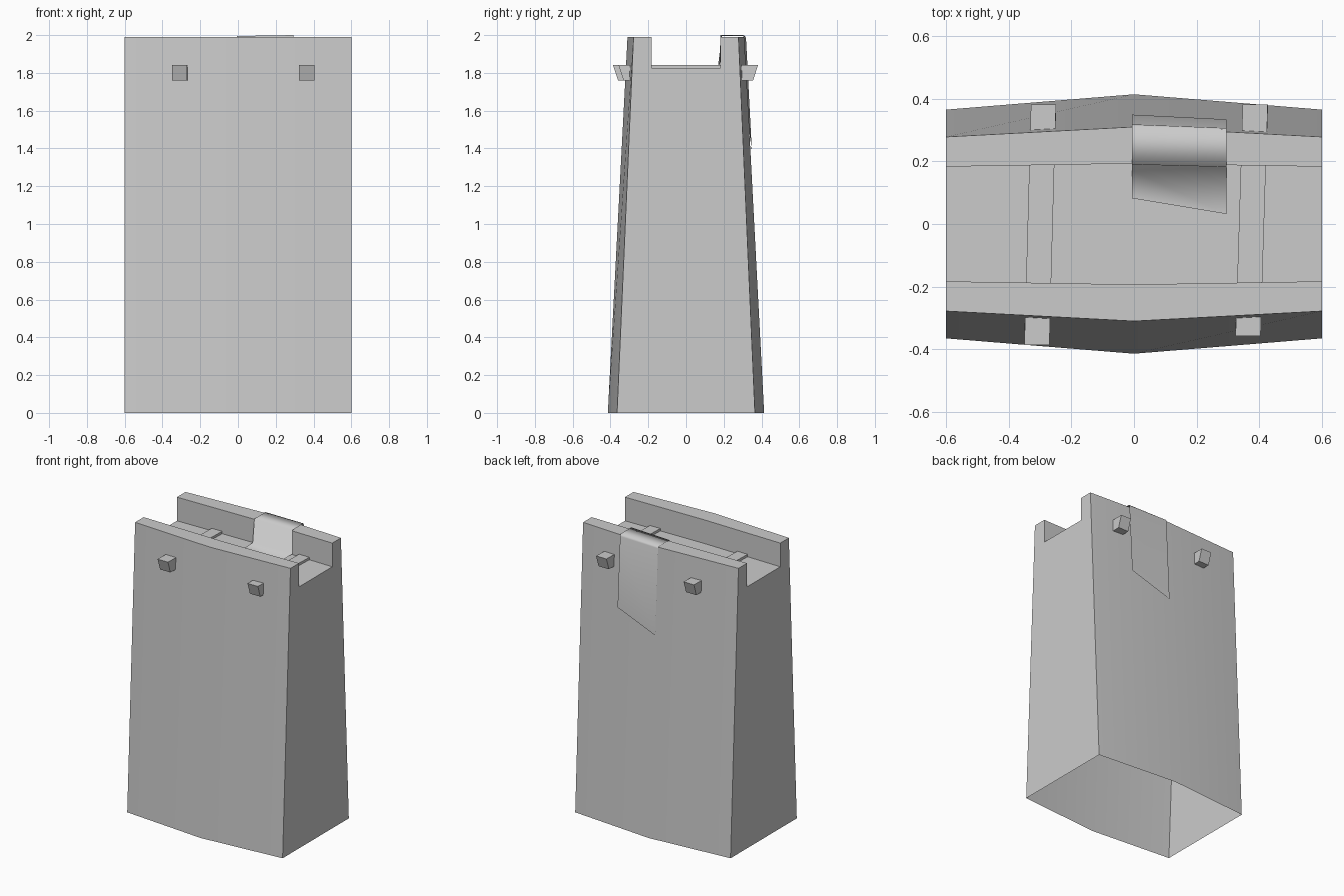
import bpy, math

if "Cube" in bpy.data.objects:
    bpy.data.objects.remove(bpy.data.objects["Cube"])


def make(name, verts, faces, angle):
    me = bpy.data.meshes.new(name)
    me.from_pydata(verts, [], faces)
    me.update()
    ob = bpy.data.objects.new(name, me)
    bpy.context.collection.objects.link(ob)
    bpy.ops.object.select_all(action='DESELECT')
    ob.select_set(True)
    bpy.context.view_layer.objects.active = ob
    bpy.ops.object.mode_set(mode='EDIT')
    bpy.ops.mesh.select_all(action='SELECT')
    bpy.ops.mesh.normals_make_consistent(inside=False)
    bpy.ops.object.mode_set(mode='OBJECT')
    if angle:
        bpy.ops.object.shade_smooth_by_angle(angle=math.radians(angle))
    return ob


def loft(sections):
    """Join (x, [(y, z), ...]) sections with quads."""
    n = len(sections[0][1])
    verts = [(x, y, z) for x, prof in sections for y, z in prof]
    faces = [(k * n + i, k * n + i + 1, (k + 1) * n + i + 1, (k + 1) * n + i)
             for k in range(len(sections) - 1) for i in range(n - 1)]
    return verts, faces


# Tapered pillar, bowed front and back, channel in the top, open underneath
def pillar_profile(base, top, inner):
    half = [(base, 0), (top, 1.99), (inner, 1.99), (inner, 1.825)]
    return [(-y, z) for y, z in half] + half[::-1]


end, mid = pillar_profile(.365, .278, .183), pillar_profile(.414, .31, .193)
verts, faces = loft([(-.6, end), (0, mid), (.6, end)])
n = len(end)
faces += [tuple(range(n)), tuple(range(2 * n, 3 * n))]
make("pillar", verts, faces, 30)


# Cross beams with undercut ends, lying slightly askew
def beam(name, x_front, x_back, y_front, y_back):
    w = .04
    verts = []
    for z, cut in ((1.76, .027), (1.842, 0)):
        verts += [(x_front - w, y_front + cut, z), (x_front + w, y_front + cut, z),
                  (x_back + w, y_back - cut, z), (x_back - w, y_back - cut, z)]
    faces = [(0, 3, 2, 1), (4, 5, 6, 7)]
    faces += [(i, (i + 1) % 4, 4 + (i + 1) % 4, 4 + i) for i in range(4)]
    make(name, verts, faces, 0)


beam("left_beam", -.31, -.289, -.387, .382)
beam("right_beam", .364, .387, -.358, .382)

# Cloth strip draped over the back wall, longer on one side
cloth_left = [(.349, 1.39), (.318, 1.985), (.312, 1.995), (.19, 1.995), (.17, 1.835), (.082, 1.832)]
cloth_right = [(.334, 1.50), (.306, 1.985), (.302, 2.0), (.182, 2.0), (.18, 1.835), (.032, 1.832)]
verts, faces = loft([(-.006, cloth_left), (.295, cloth_right)])
make("cloth_strip", verts, faces, 180)
